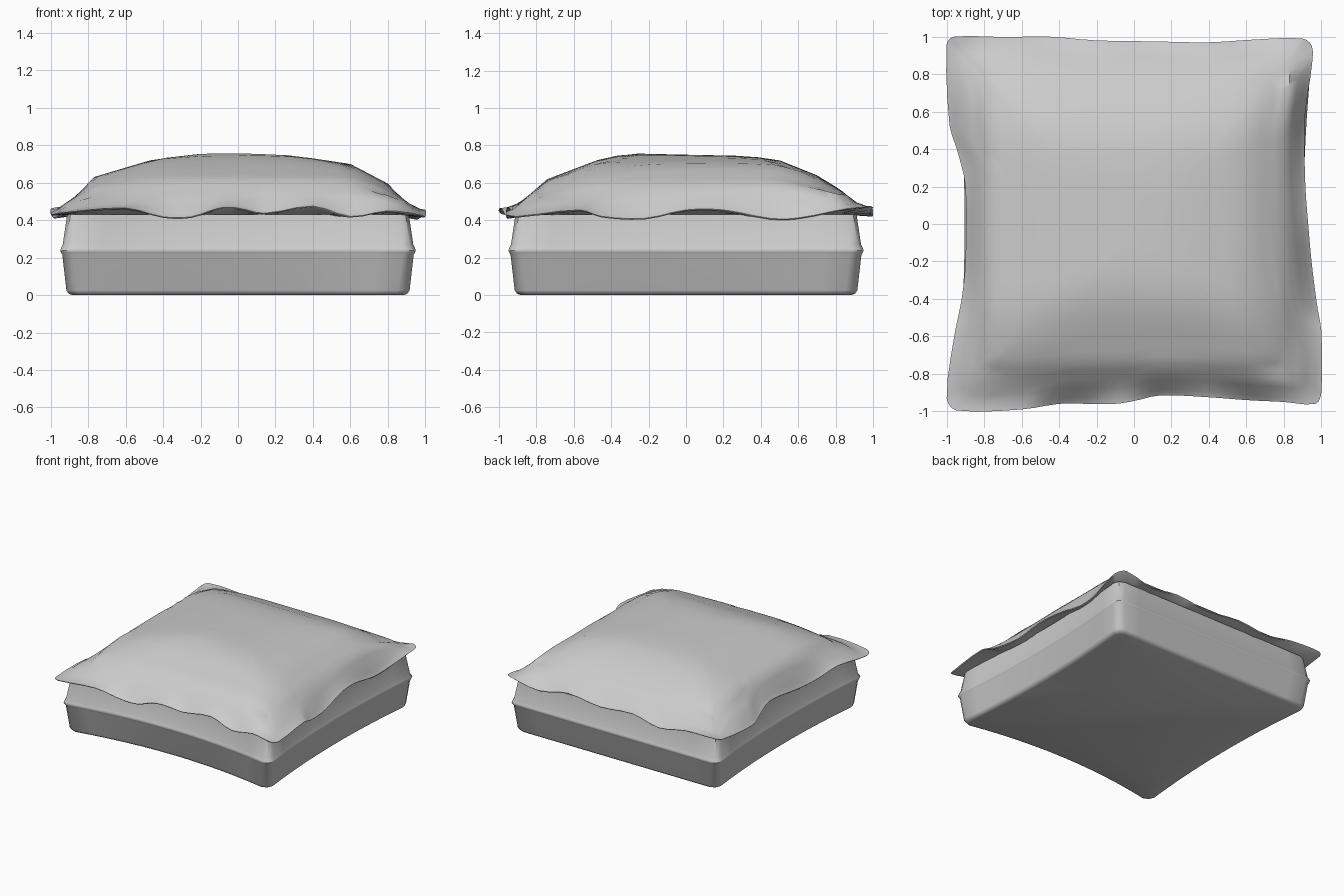
import bpy, math

if "Cube" in bpy.data.objects:
    bpy.data.objects.remove(bpy.data.objects["Cube"])

def make(name, rings, cap_start=False, cap_end=None):
    """Skin a stack of equal-length closed rings; optional flat start cap / end fan."""
    n = len(rings[0])
    verts = [p for r in rings for p in r]
    faces = [(k*n+i, k*n+(i+1) % n, (k+1)*n+(i+1) % n, (k+1)*n+i)
             for k in range(len(rings)-1) for i in range(n)]
    if cap_start:
        faces.append(tuple(reversed(range(n))))
    if cap_end:
        verts.append(cap_end)
        b = (len(rings)-1)*n
        faces += [(b+i, b+(i+1) % n, len(verts)-1) for i in range(n)]
    me = bpy.data.meshes.new(name)
    me.from_pydata(verts, [], faces)
    ob = bpy.data.objects.new(name, me)
    bpy.context.collection.objects.link(ob)
    bpy.context.view_layer.objects.active = ob
    ob.select_set(True)
    bpy.ops.object.shade_smooth_by_angle(angle=math.radians(40))
    ob.select_set(False)
    return ob

def interp(table, x):
    if x <= table[0][0]:
        return table[0][1]
    for (a, fa), (b, fb) in zip(table, table[1:]):
        if x <= b:
            return fa + (fb-fa)*(x-a)/(b-a)
    return table[-1][1]

# Base tray: rounded square whose front and sides bow inward
def tray_ring(h, z, r=0.06, seg=12):
    pull = [0.085, 0.045, 0.0, 0.045]         # front, right, back, left
    pts = []
    for s in range(4):
        ca, sa = [(1, 0), (0, 1), (-1, 0), (0, -1)][s]
        local = []
        for i in range(seg+1):
            t = -1 + 2*i/seg
            local.append((t*(h-r), -h + pull[s]*(1-t*t)))
        local.append((h-r*0.3, -h+r*0.3))
        pts += [(x*ca-y*sa, x*sa+y*ca, z) for x, y in local]
    return pts

make("base_tray", [tray_ring(h, z) for h, z in
     [(.885, 0), (.905, .008), (.916, .025), (.938, .215), (.946, .228), (.949, .238),
      (.945, .25), (.936, .268), (.912, .43)]],
     cap_start=True, cap_end=(0, 0, .43))

# Cushion lid: wavy overhanging rim, counter-clockwise from front left
rim = [(-.95, -.995, .44), (-.6, -.99, .465), (-.4, -.96, .418), (-.25, -.96, .418),
       (-.1, -.96, .465), (0, -.945, .465), (.14, -.915, .437), (.4, -.925, .475),
       (.6, -.94, .42), (.8, -.95, .45), (.97, -.96, .43),
       (1, -.9, .42), (1, -.57, .455), (.98, -.45, .42), (.95, -.22, .41), (.93, 0, .455),
       (.915, .2, .455), (.91, .45, .41), (.915, .6, .412), (.95, .85, .46), (.95, .95, .47),
       (.9, .99, .475), (.65, .985, .43), (.4, .97, .47), (.1, .975, .44), (-.2, .98, .465),
       (-.45, 1, .425), (-.7, .998, .465), (-.96, 1, .47),
       (-1, .96, .46), (-.985, .53, .415), (-.94, .38, .43), (-.9, .2, .46), (-.9, -.2, .415),
       (-.92, -.4, .42), (-.96, -.6, .46), (-1, -.93, .43)]
dense = []                                     # smooth the rim with a spline
n = len(rim)
for i in range(n):
    p0, p1, p2, p3 = (rim[(i+k) % n] for k in (-1, 0, 1, 2))
    m = math.dist(p1, p2)
    ta = m/(math.dist(p0, p1)+m)
    tb = m/(math.dist(p2, p3)+m)
    for t in (0, 1/3, 2/3):
        h = t*t*(3-2*t)
        dense.append(tuple((1-h)*b + h*c + ta*(c-a)*t*(1-t)**2 - tb*(d-b)*t*t*(1-t)
                           for a, b, c, d in zip(p0, p1, p2, p3)))

# Dome height from its front and side silhouettes
SX = [(-.98, .46), (-.87, .52), (-.77, .63), (-.45, .725), (-.2, .755), (0, .76),
      (.3, .745), (.6, .70), (.8, .595), (.88, .51), (.98, .45)]
SY = [(-.98, .44), (-.88, .5), (-.74, .62), (-.45, .73), (-.3, .757), (0, .75),
      (.3, .744), (.48, .728), (.7, .64), (.83, .56), (.9, .5), (.98, .47)]

def dome(x, y, p=5):
    dx, dy = .76-interp(SX, x), .76-interp(SY, y)
    return .76 - (dx**p + dy**p)**(1/p)

def ring(f):
    # soft crown inside the crease, mitred slope outside it
    p = 5 if f > .84 else 2.2
    return [(x*f, y*f*.99, dome(x*f, y*f*.99, p)) for x, y, z in dense]

under = [(x*.84, y*.84, .43) for x, y, z in dense]
thick = [(x*.995, y*.995, z-.006) for x, y, z in dense]
skirt = [(x*.97, y*.97, z*.75 + .25*dome(x*.93, y*.93)) for x, y, z in dense]
rings = [under, thick, dense, skirt] + [ring(f) for f in
         (.92, .87, .82, .78, .72, .63, .52, .4, .27, .13)]
make("cushion_lid", rings, cap_end=(0, 0, .75))
